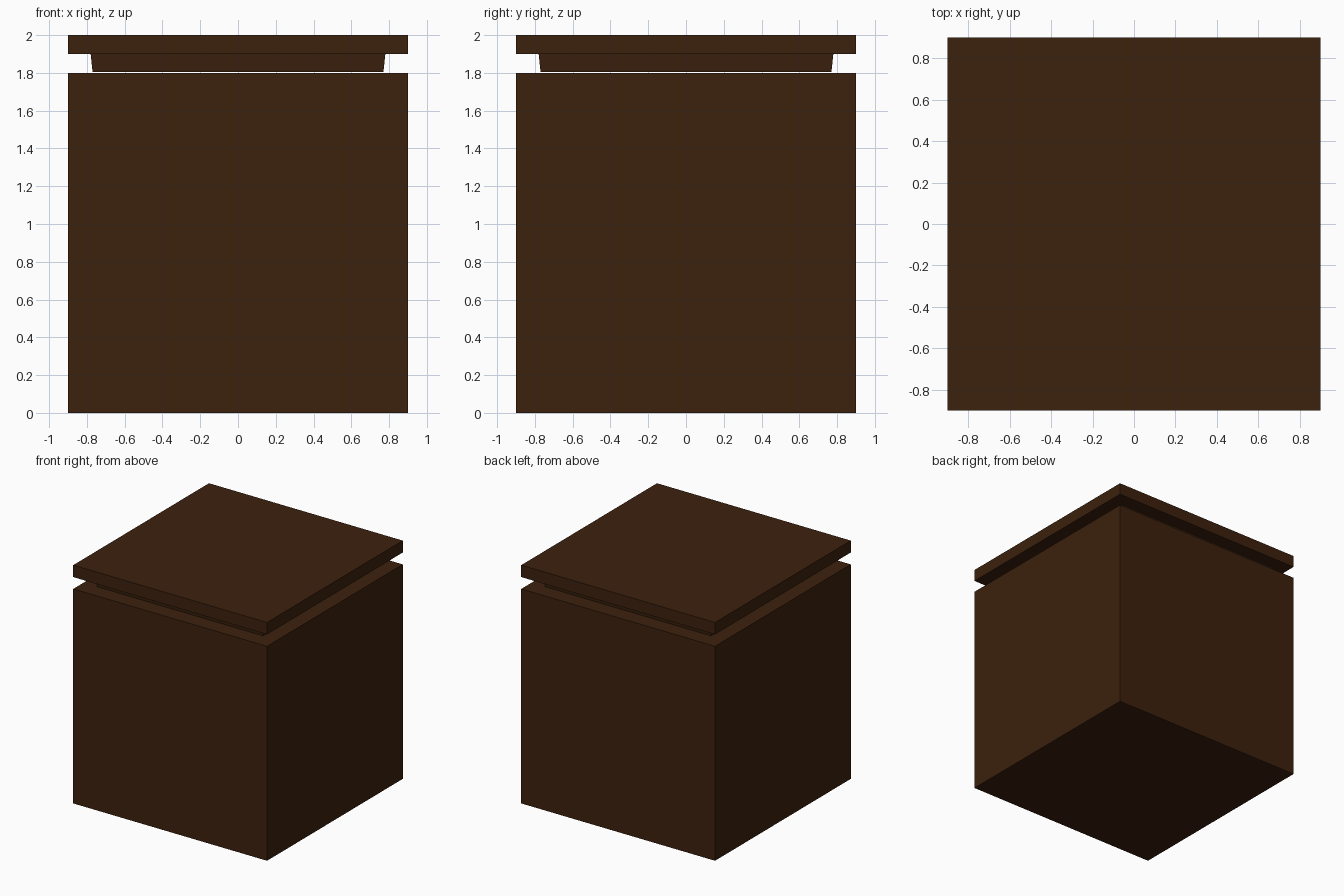
import bpy, bmesh

if "Cube" in bpy.data.objects:
    bpy.data.objects.remove(bpy.data.objects["Cube"])

brown = bpy.data.materials.new("dark brown wood")
brown.diffuse_color = (0.045, 0.0152, 0.004, 1)
brown.use_nodes = True
brown.node_tree.nodes["Principled BSDF"].inputs["Base Color"].default_value = brown.diffuse_color


def block(name, z0, z1, half_bottom, half_top):
    """Square block between two heights, optionally tapered."""
    bm = bmesh.new()
    bmesh.ops.create_cube(bm, size=2)
    for v in bm.verts:
        top = v.co.z > 0
        h = half_top if top else half_bottom
        v.co.x *= h
        v.co.y *= h
        v.co.z = z1 if top else z0
    mesh = bpy.data.meshes.new(name)
    bm.to_mesh(mesh)
    bm.free()
    mesh.materials.append(brown)
    obj = bpy.data.objects.new(name, mesh)
    bpy.context.collection.objects.link(obj)
    return obj


# Main cube body
block("body", 0.0, 1.8, 0.9, 0.9)
# Tapered plug under the lid, hovering a hairline above the body
block("lid_plug", 1.804, 1.9, 0.77, 0.78)
# Flat lid
block("lid", 1.9, 2.0, 0.9, 0.9)
